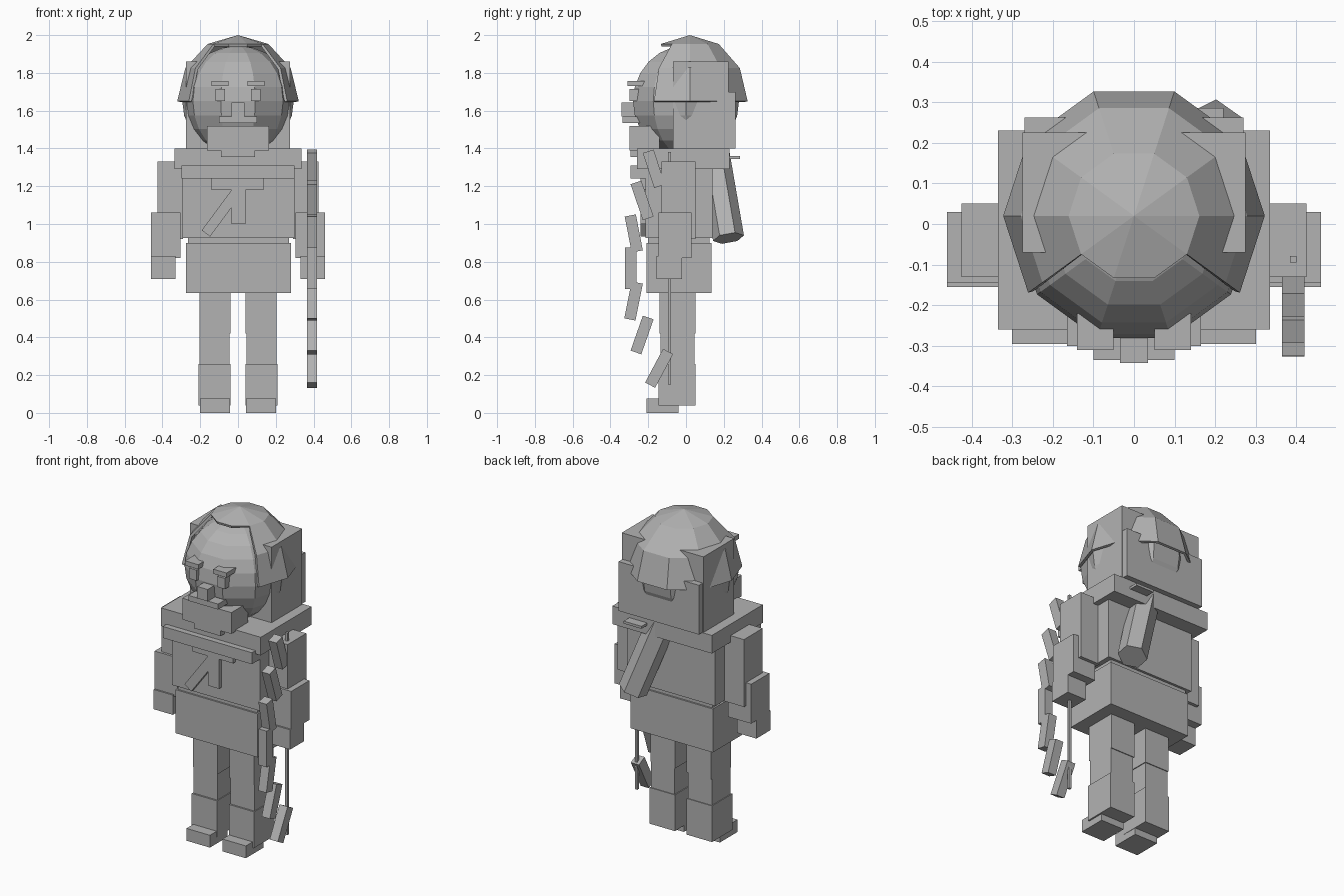
import bpy, bmesh, math
from mathutils import Vector

if "Cube" in bpy.data.objects:
    bpy.data.objects.remove(bpy.data.objects["Cube"])

grey = bpy.data.materials.new("plain grey")
grey.diffuse_color = (0.45, 0.45, 0.45, 1)
grey.use_nodes = True
grey.node_tree.nodes["Principled BSDF"].inputs["Base Color"].default_value = grey.diffuse_color


def finish(name, bm):
    me = bpy.data.meshes.new(name)
    bmesh.ops.recalc_face_normals(bm, faces=bm.faces)
    bm.to_mesh(me)
    bm.free()
    me.materials.append(grey)
    ob = bpy.data.objects.new(name, me)
    bpy.context.collection.objects.link(ob)
    return ob


def box(name, x, y, z):
    """Box from (min, max) pairs."""
    bm = bmesh.new()
    bmesh.ops.create_cube(bm, size=1)
    for v in bm.verts:
        v.co = [a + (b - a) * (c + 0.5) for (a, b), c in zip((x, y, z), v.co)]
    return finish(name, bm)


def pair(name, x, y, z):
    """The same box on both sides."""
    box("left_" + name, x, y, z)
    box("right_" + name, (-x[1], -x[0]), y, z)


def bar(name, a, b, width, depth):
    """Box running from a to b; width is along x when the bar lies in the yz plane."""
    a, b = Vector(a), Vector(b)
    ob = box(name, (-width / 2, width / 2), (-depth / 2, depth / 2),
             (-(b - a).length / 2, (b - a).length / 2))
    d = (b - a).normalized()
    if abs(d.x) < 1e-6:
        ob.rotation_euler = (math.atan2(-d.y, d.z), 0, 0)
    else:
        ob.rotation_euler = (0, math.atan2(d.x, d.z), 0)
    ob.location = (a + b) / 2
    return ob


def ten_sided_ball(centre, radius, rings, keep, height=1):
    """Ten-sided ball with a vertex facing the front, filtered by face centre."""
    bm = bmesh.new()
    bmesh.ops.create_uvsphere(bm, u_segments=10, v_segments=rings, radius=radius)
    for v in bm.verts:
        a = math.radians(18)
        x, y = v.co.x, v.co.y
        v.co.x = x * math.cos(a) - y * math.sin(a)
        v.co.y = x * math.sin(a) + y * math.cos(a)
        if v.co.z > 0:
            v.co.z *= height
        v.co += Vector(centre)
    gone = [f for f in bm.faces if not keep(f.calc_center_median())]
    bmesh.ops.delete(bm, geom=gone, context='FACES')
    return bm


# Legs and feet
pair("upper_leg", (0.04, 0.205), (-0.14, 0.05), (0.42, 0.68))
pair("shin", (0.045, 0.205), (-0.135, 0.045), (0.24, 0.43))
pair("boot", (0.04, 0.21), (-0.145, 0.05), (0.04, 0.26))
pair("foot", (0.042, 0.2), (-0.21, -0.04), (0.0, 0.075))

# Skirt and torso
box("skirt", (-0.275, 0.28), (-0.21, 0.135), (0.635, 0.9))
box("waist", (-0.265, 0.27), (-0.2, 0.125), (0.88, 0.95))
box("chest", (-0.295, 0.3), (-0.215, 0.14), (0.925, 1.33))
box("shoulder_plate", (-0.335, 0.335), (-0.26, 0.23), (1.29, 1.4))
box("chest_band", (-0.3, 0.3), (-0.295, -0.2), (1.24, 1.31))
box("emblem_bar", (-0.14, 0.135), (-0.24, -0.2), (1.18, 1.24))
box("emblem_stem", (-0.035, 0.04), (-0.24, -0.2), (1.0, 1.19))
bar("emblem_slash", (-0.17, -0.22, 0.95), (0.0, -0.22, 1.18), 0.055, 0.04)

# Arms
pair("upper_arm", (0.29, 0.425), (-0.13, 0.05), (0.92, 1.33))
pair("forearm", (0.305, 0.46), (-0.145, 0.03), (0.82, 1.06))
pair("hand", (0.33, 0.46), (-0.155, -0.02), (0.71, 0.83))

# Head blocks
box("neck", (-0.12, 0.12), (-0.05, 0.1), (1.38, 1.46))
box("head_block", (-0.275, 0.275), (-0.07, 0.225), (1.4, 1.86))
box("head_back", (-0.27, 0.27), (0.2, 0.262), (1.4, 1.7))

# Face ball, with finer bands, in front of the head block
finish("face", ten_sided_ball((0, 0, 1.65), 0.295, 12, lambda c: True))

# Cap: full crown, open over the face, with side flaps in front
def cap_part(c):
    front = c.y < -0.1
    middle = abs(c.x) < 0.17
    if c.z > 1.9:
        return True
    if front and middle:
        return False
    return c.z > 1.65 or (c.y < -0.08 and abs(c.x) > 0.1 and c.z > 1.4)

cap = finish("cap", ten_sided_ball((0, 0.02, 1.65), 0.322, 6, cap_part, 1.087))
solid = cap.modifiers.new("thickness", 'SOLIDIFY')
solid.thickness = 0.015
solid.offset = -1

# Facial features
box("chin", (-0.165, 0.165), (-0.3, -0.14), (1.39, 1.52))
box("beard_tip", (-0.09, 0.09), (-0.295, -0.2), (1.355, 1.4))
box("mouth", (-0.1, 0.1), (-0.335, -0.24), (1.535, 1.568))
box("nose", (-0.035, 0.035), (-0.342, -0.25), (1.57, 1.642))
pair("eye", (0.07, 0.12), (-0.298, -0.22), (1.65, 1.715))
pair("brow", (0.05, 0.14), (-0.31, -0.22), (1.73, 1.758))

# Quiver: tilted six-sided tube on the back, with a small strap above it
bottom, top = Vector((0.2, 0.225, 0.925)), Vector((0.05, 0.15, 1.36))
bm = bmesh.new()
bmesh.ops.create_cone(bm, cap_ends=True, segments=6, radius1=0.083, radius2=0.083,
                      depth=(top - bottom).length)
quiver = finish("quiver", bm)
quiver.rotation_euler = (top - bottom).to_track_quat('Z', 'Y').to_euler()
quiver.location = (top + bottom) / 2
strap = box("quiver_strap", (0.1, 0.22), (0.215, 0.285), (1.345, 1.36))
strap.rotation_euler = (0, 0, 0)

# Bow: seven straight limbs in one plane, and the string
limbs = [(-0.2, 1.385, -0.14, 1.2), (-0.265, 1.22, -0.2, 1.03),
         (-0.295, 1.045, -0.258, 0.855), (-0.293, 0.875, -0.293, 0.655),
         (-0.258, 0.69, -0.297, 0.495), (-0.2, 0.505, -0.265, 0.32),
         (-0.095, 0.325, -0.19, 0.147)]
for i, (y0, z0, y1, z1) in enumerate(limbs):
    bar(f"bow_limb_{i + 1}", (0.392, y1, z1), (0.392, y0, z0), 0.055, 0.06)
box("bow_string", (0.384, 0.4), (-0.095, -0.079), (0.15, 1.38))
